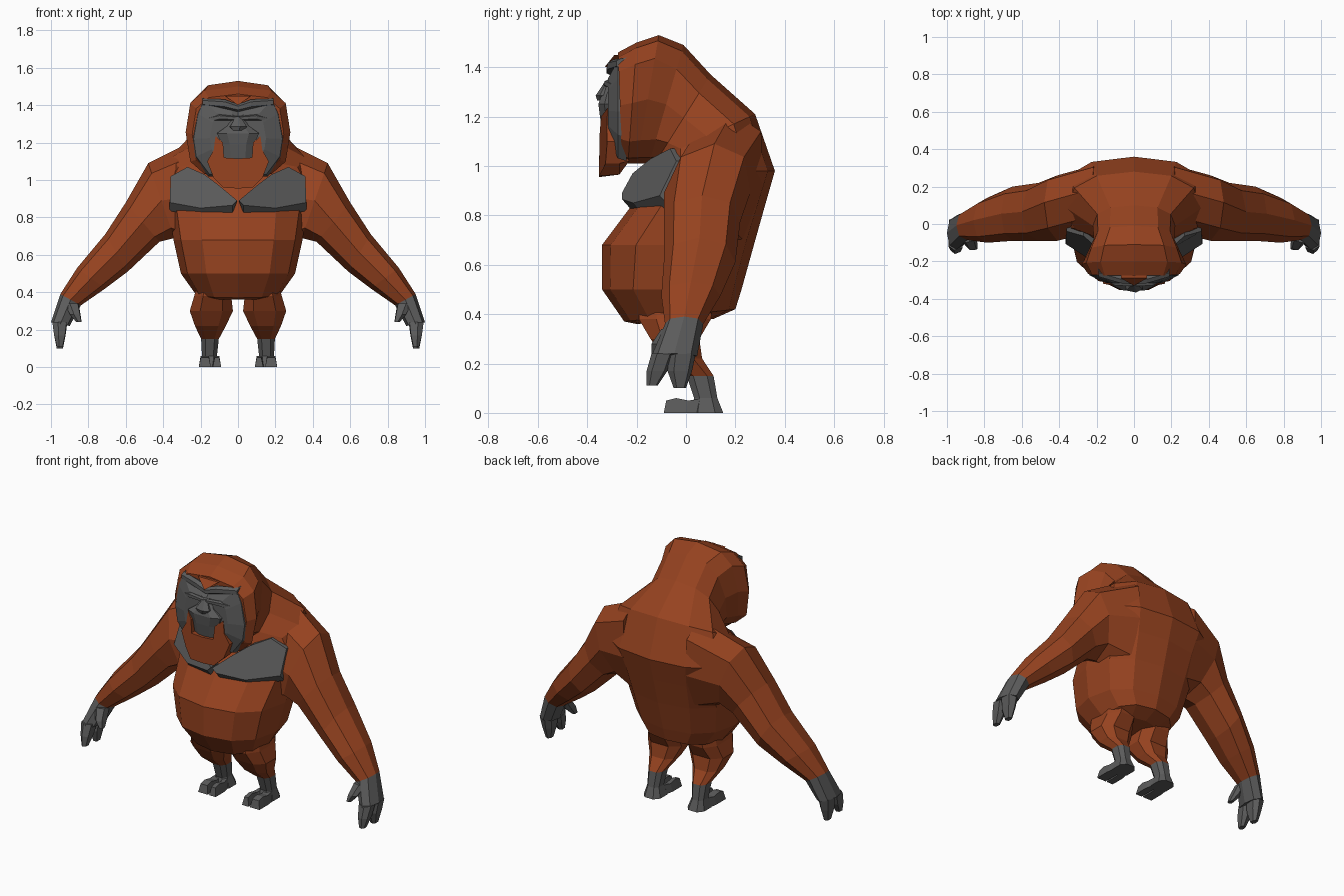
import bpy, bmesh, math
from mathutils import Vector as V


def material(name, col):
    m = bpy.data.materials.new(name)
    m.diffuse_color = (*col, 1)
    return m


RUST = material("rust fur", (0.305, 0.055, 0.014))
GREY = material("grey skin", (0.105, 0.105, 0.105))


def ring(c, u, v, n=8, p=0.9, start=-math.pi / 2):
    """Rounded-square section around c with half axes u and v."""
    f = lambda t: math.copysign(abs(t) ** p, t) if abs(t) > 1e-6 else 0
    angles = [start + i * 2 * math.pi / n for i in range(n)]
    return [c + u * f(math.cos(a)) + v * f(math.sin(a)) for a in angles]


def loft(name, rings, mats, grey_from=None, mirror=False):
    """Skin a list of rings; segments from grey_from on use the second material."""
    bm = bmesh.new()
    rows = [[bm.verts.new(p) for p in r] for r in rings]
    n = len(rows[0])
    for k in range(len(rows) - 1):
        for i in range(n):
            j = (i + 1) % n
            f = bm.faces.new((rows[k][i], rows[k][j], rows[k + 1][j], rows[k + 1][i]))
            f.material_index = int(grey_from is not None and k >= grey_from)
    bm.faces.new(rows[0][::-1])
    bm.faces.new(rows[-1]).material_index = int(grey_from is not None)
    bmesh.ops.recalc_face_normals(bm, faces=bm.faces)
    me = bpy.data.meshes.new(name)
    bm.to_mesh(me)
    bm.free()
    ob = bpy.data.objects.new(name, me)
    bpy.context.collection.objects.link(ob)
    for m in mats:
        me.materials.append(m)
    if mirror:
        mod = ob.modifiers.new("mirror", 'MIRROR')
        mod.use_mirror_merge = False
    return ob


def body_ring(yf, zf, yb, zb, w, p=0.85):
    a, b = V((0, yf, zf)), V((0, yb, zb))
    return ring((a + b) / 2, V((w, 0, 0)), (b - a) / 2, 12, p)


def flat_ring(x0, x1, y0, y1, z, n=8, start=-math.pi / 8, p=0.75):
    return ring(V(((x0 + x1) / 2, (y0 + y1) / 2, z)), V(((x1 - x0) / 2, 0, 0)),
                V((0, (y1 - y0) / 2, 0)), n, p, start)


def bar(name, pts, mat):
    """Mirrored six-sided bar running along x: (x, y, z, half depth, half height)."""
    loft(name, [ring(V(p[:3]), V((0, p[3], 0)), V((0, 0, p[4])), 6, 1) for p in pts],
         [mat], mirror=True)


def both(half):
    """Close a half outline (starting and ending on x = 0) into a full one."""
    return half + [(-x, z) for x, z in half[-2:0:-1]]


# Torso, hump and head as one skin: front point, back point, half width, roundness
loft("torso_and_head", [body_ring(*r) for r in [
    (-0.20, 0.36, 0.11, 0.38, 0.17),
    (-0.25, 0.37, 0.20, 0.42, 0.23),
    (-0.34, 0.50, 0.225, 0.50, 0.305),
    (-0.34, 0.68, 0.275, 0.68, 0.345),
    (-0.22, 0.84, 0.32, 0.84, 0.37),
    (-0.13, 0.98, 0.36, 0.98, 0.41),
    (-0.11, 1.03, 0.28, 1.21, 0.36),
    (-0.12, 1.02, 0.10, 1.37, 0.22, 0.8),
    (-0.15, 1.01, -0.01, 1.49, 0.215, 0.75),
    (-0.20, 1.01, -0.11, 1.53, 0.25, 0.65),
    (-0.235, 1.01, -0.20, 1.50, 0.28, 0.65),
    (-0.26, 1.03, -0.275, 1.46, 0.245, 0.65)]], [RUST])

# Arms down to the palm: outer (x, z), inner (x, z), y range, backward lean of the top
arm = [
    (0.22, 1.22, 0.20, 0.62, -0.04, 0.315, 0.05),
    (0.48, 1.09, 0.34, 0.69, -0.09, 0.26, 0.03),
    (0.60, 0.88, 0.42, 0.67, -0.09, 0.22, 0),
    (0.71, 0.71, 0.59, 0.51, -0.09, 0.20, 0),
    (0.86, 0.53, 0.71, 0.42, -0.10, 0.14, 0),
    (0.95, 0.39, 0.84, 0.33, -0.085, 0.07, 0),
    (1.00, 0.24, 0.90, 0.22, -0.14, 0.045, 0)]
loft("arm", [ring(V(((a + c) / 2, (y0 + y1) / 2, (b + d) / 2)), V((0, (y1 - y0) / 2, 0)),
                  V(((a - c) / 2, lean, (b - d) / 2)), 8, 0.9)
             for a, b, c, d, y0, y1, lean in arm], [RUST, GREY], 5, True)

# Two finger groups and a thumb
loft("front_finger", [flat_ring(0.91, 0.995, -0.14, -0.05, 0.24, 6),
                      flat_ring(0.92, 0.985, -0.16, -0.075, 0.17, 6),
                      flat_ring(0.935, 0.97, -0.16, -0.115, 0.11, 6)], [GREY], mirror=True)
loft("rear_finger", [flat_ring(0.91, 0.995, -0.07, 0.04, 0.24, 6),
                     flat_ring(0.92, 0.985, -0.075, 0.025, 0.17, 6),
                     flat_ring(0.935, 0.97, -0.05, 0.0, 0.10, 6)], [GREY], mirror=True)
loft("thumb", [flat_ring(0.85, 0.93, -0.10, -0.02, 0.34, 6),
               flat_ring(0.84, 0.90, -0.14, -0.06, 0.28, 6),
               flat_ring(0.835, 0.865, -0.14, -0.10, 0.24, 6)], [GREY], mirror=True)

# Short bent legs with grey ankles and heels
loft("leg", [flat_ring(*r) for r in [
    (0.05, 0.22, -0.20, 0.12, 0.46),
    (0.03, 0.24, -0.20, 0.11, 0.38),
    (0.02, 0.265, -0.15, 0.06, 0.30),
    (0.06, 0.235, -0.09, 0.07, 0.22),
    (0.10, 0.20, 0.0, 0.115, 0.15),
    (0.11, 0.195, 0.03, 0.13, 0.06),
    (0.09, 0.21, 0.01, 0.155, 0.0)]], [RUST, GREY], 4, True)

# Toes: big toe splayed inward and the joined outer toes, narrower on top
for name, xs in (("big_toe", (0.105, 0.15, 0.09, 0.135)),
                 ("outer_toes", (0.145, 0.20, 0.145, 0.21))):
    rings = []
    for y, h, x0, x1 in ((0.07, 0.06, *xs[:2]), (0.0, 0.05, *xs[2:]),
                         (-0.05, 0.06, *xs[2:]), (-0.09, 0.05, *xs[2:])):
        rings.append([V((x0, y, 0)), V((x1, y, 0)),
                      V((x1 - 0.01, y + 0.01, h)), V((x0 + 0.01, y + 0.01, h))])
    loft(name, rings, [GREY], mirror=True)

# Grey chest pads, curved round the chest with an overhanging lower edge
pad = [(0.004, 0.89), (0.10, 0.97), (0.18, 1.03), (0.27, 1.07),
       (0.36, 1.02), (0.365, 0.88), (0.20, 0.85), (0.03, 0.865)]
front = [V((x, -0.26 + 1.15 * x * x + 0.8 * max(0, z - 0.93), z)) for x, z in pad]
under = [p + V((0, 0.04, -0.045 * (p.z < 0.885))) for p in front]
back = [p + V((0, 0.10, 0)) for p in under]
loft("chest_pad", [front, under, back], [GREY], mirror=True)

# Face shield
face = both([(0, 1.40), (0.05, 1.43), (0.19, 1.44), (0.225, 1.36), (0.25, 1.22),
             (0.235, 1.12), (0.16, 1.02), (0, 1.02)])
loft("face", [[V((x * s, y, 1.23 + (z - 1.23) * s)) for x, z in face]
              for s, y in ((1, -0.24), (0.95, -0.275), (0.6, -0.315))], [GREY])

# Brow, lower eye ridge
bar("brow", [(0, -0.30, 1.385, 0.025, 0.02), (0.07, -0.295, 1.405, 0.025, 0.026),
             (0.19, -0.26, 1.415, 0.025, 0.022)], GREY)
bar("eye_ridge", [(0, -0.31, 1.33, 0.025, 0.012), (0.10, -0.31, 1.335, 0.022, 0.018),
                  (0.21, -0.26, 1.31, 0.02, 0.02)], GREY)

# Fur peak between the brows
loft("fur_peak", [[V((-0.07, y, 1.45)), V((0, y - 0.04, 1.40)), V((0.07, y, 1.45))]
                  for y in (-0.24, -0.29)], [RUST])

# Muzzle with a small nose
loft("muzzle", [flat_ring(-w, w, y, -0.25, z) for w, y, z in (
    (0.03, -0.32, 1.34), (0.06, -0.345, 1.29), (0.12, -0.358, 1.25),
    (0.09, -0.35, 1.19), (0.08, -0.335, 1.11))], [GREY])
loft("nose", [flat_ring(-w, w, y, -0.30, z, 6) for w, y, z in (
    (0.015, -0.33, 1.34), (0.05, -0.366, 1.285), (0.03, -0.36, 1.265))], [GREY])

# Beard framing the mouth
beard = both([(0, 1.115), (0.075, 1.12), (0.08, 1.20), (0.12, 1.235), (0.13, 1.16),
              (0.165, 1.10), (0.13, 1.01), (0.08, 0.96), (0, 0.955)])
loft("beard", [[V((x, -0.352 + 0.08 * max(0, z - 1.1) + 0.2 * abs(x) * (abs(x) > 0.1), z))
                for x, z in beard],
               [V((x, -0.27, max(z, 0.965))) for x, z in beard],
               [V((x, -0.23, max(z, 1.02))) for x, z in beard]], [RUST])
